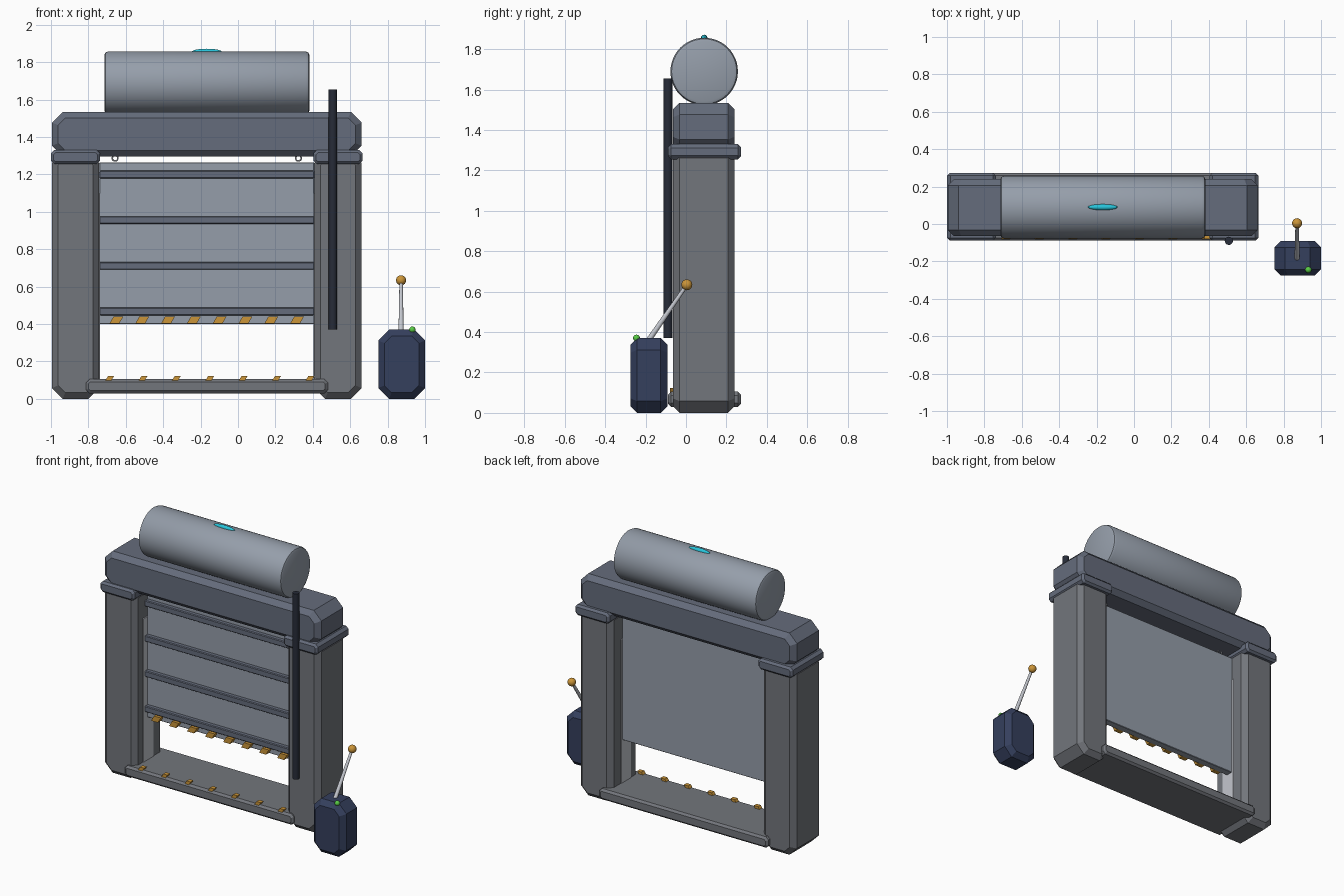
import bpy, bmesh, math
from mathutils import Vector

if "Cube" in bpy.data.objects:
    bpy.data.objects.remove(bpy.data.objects["Cube"])

CX, CY = -0.167, 0.09   # gate centre


def mat(name, r, g, b):
    m = bpy.data.materials.new(name)
    m.diffuse_color = (r, g, b, 1)
    m.use_nodes = True
    m.node_tree.nodes["Principled BSDF"].inputs["Base Color"].default_value = m.diffuse_color
    return m


SLATE = mat("slate", 0.13, 0.15, 0.20)
STEEL = mat("steel", 0.30, 0.34, 0.40)
STONE = mat("stone", 0.17, 0.18, 0.20)
NAVY = mat("navy", 0.035, 0.05, 0.11)
DARK = mat("dark", 0.02, 0.025, 0.04)
PALE = mat("pale", 0.55, 0.57, 0.62)
AMBER = mat("amber", 0.60, 0.30, 0.04)
CYAN = mat("cyan", 0.02, 0.55, 0.70)
GREEN = mat("green", 0.10, 0.60, 0.06)


def add(name, bm, material, smooth=False):
    bmesh.ops.recalc_face_normals(bm, faces=bm.faces)
    me = bpy.data.meshes.new(name)
    bm.to_mesh(me)
    bm.free()
    me.materials.append(material)
    ob = bpy.data.objects.new(name, me)
    bpy.context.collection.objects.link(ob)
    if smooth:
        bpy.context.view_layer.objects.active = ob
        ob.select_set(True)
        bpy.ops.object.shade_smooth_by_angle(angle=math.radians(35))
        ob.select_set(False)
    return ob


def loft(rings):
    """Join equal-length rings of points and cap both ends."""
    bm = bmesh.new()
    rows = [[bm.verts.new(p) for p in r] for r in rings]
    n = len(rows[0])
    for a, b in zip(rows, rows[1:]):
        for i in range(n):
            bm.faces.new((a[i], a[(i + 1) % n], b[(i + 1) % n], b[i]))
    bm.faces.new(rows[0])
    bm.faces.new(rows[-1])
    return bm


def block(name, x, y, z, material, c=0.058, b=0.033):
    """Box with corners cut by c in the front outline and front/back rims cut by b."""
    def ring(yy, d):
        x0, x1, z0, z1 = x[0] + d, x[1] - d, z[0] + d, z[1] - d
        k = c - 0.586 * d
        return [(x0 + k, yy, z0), (x1 - k, yy, z0), (x1, yy, z0 + k), (x1, yy, z1 - k),
                (x1 - k, yy, z1), (x0 + k, yy, z1), (x0, yy, z1 - k), (x0, yy, z0 + k)]
    return add(name, loft([ring(y[0], b), ring(y[0] + b, 0), ring(y[1] - b, 0), ring(y[1], b)]), material)


def rod(name, p, q, radii, sides, material):
    """Straight round bar from p to q; radii is a list of (position, radius)."""
    p, q = Vector(p), Vector(q)
    rot = (q - p).to_track_quat('Z', 'Y')
    rings = [[p + (q - p) * t + rot @ Vector((r * math.cos(a), r * math.sin(a), 0))
              for a in (math.tau * i / sides for i in range(sides))] for t, r in radii]
    return add(name, loft(rings), material, True)


def ball(name, loc, scale, material):
    bm = bmesh.new()
    bmesh.ops.create_uvsphere(bm, u_segments=20, v_segments=12, radius=1)
    for v in bm.verts:
        v.co = Vector(a * s + l for a, s, l in zip(v.co, scale, loc))
    return add(name, bm, material, True)


def stripe(name, x, y, z, w, h):
    """Slanted hazard block."""
    s = 0.011
    ring = [(-w - s, -h), (w - s, -h), (w + s, h), (-w + s, h)]
    return add(name, loft([[(x + a, yy, z + c) for a, c in ring] for yy in y]), AMBER)


# Posts, collars, guide rails and lifting rings, one per side
for side, s in (("left", -1), ("right", 1)):
    def span(a, b):
        return tuple(sorted((CX + s * a, CX + s * b)))
    block(side + "_post", span(0.575, 0.828), (-0.065, 0.24), (0, 1.32), STONE)
    block(side + "_collar", span(0.57, 0.833), (-0.088, 0.272), (1.255, 1.33), SLATE, 0.018, 0.014)
    block(side + "_guide_rail", span(0.571, 0.59), (0.02, 0.13), (0.1, 1.1), PALE, 0.003, 0.002)
    bpy.ops.mesh.primitive_torus_add(location=(CX + s * 0.49, CY, 1.287), rotation=(math.pi / 2, 0, 0),
                                     major_radius=0.015, minor_radius=0.004,
                                     major_segments=20, minor_segments=8)
    ring = bpy.context.object
    ring.name = side + "_lifting_ring"
    ring.data.materials.append(PALE)
    bpy.ops.object.shade_smooth_by_angle()
    ring.select_set(False)

# Lintel and threshold
block("lintel", (-0.995, 0.661), (-0.065, 0.24), (1.295, 1.535), SLATE)
block("threshold", (-0.812, 0.48), (-0.088, 0.272), (0.03, 0.105), STONE, 0.018, 0.014)

# Shutter panel with ribs
block("shutter", (-0.742, 0.408), (0.065, 0.115), (0.4, 1.265), STEEL, 0.004, 0.003)
for i in range(4):
    z = 0.468 + 0.2437 * i
    block(f"shutter_rib_{i + 1}", (-0.742, 0.408), (0.035, 0.07), (z - 0.021, z + 0.021), SLATE, 0.006, 0.005)

# Hazard blocks on the shutter edge and the threshold
for i in range(8):
    stripe(f"shutter_stripe_{i + 1}", -0.65 + 0.138 * i, (0.03, 0.07), 0.422, 0.026, 0.019)
for i in range(7):
    stripe(f"threshold_stripe_{i + 1}", -0.69 + 0.1785 * i, (-0.08, -0.05), 0.104, 0.016, 0.018)

# Roller drum with indicator
rod("roller_drum", (-0.715, CY, 1.69), (0.382, CY, 1.69),
    [(0, 0.148), (0.005, 0.161), (0.017, 0.167), (0.983, 0.167), (0.995, 0.161), (1, 0.148)], 48, STEEL)
ball("drum_indicator", (CX, CY, 1.856), (0.08, 0.016, 0.016), CYAN)

# Vertical conduit
rod("conduit", (0.507, -0.09, 0.37), (0.507, -0.09, 1.655), [(0, 0.022), (1, 0.022)], 16, DARK)

# Control box with lever and lamp
block("control_box", (0.75, 1.0), (-0.275, -0.092), (0, 0.37), NAVY)
rod("lever", (0.872, -0.195, 0.345), (0.872, 0.003, 0.632), [(0, 0.014), (1, 0.009)], 16, PALE)
ball("lever_knob", (0.872, 0.004, 0.634), (0.027,) * 3, AMBER)
ball("lamp", (0.932, -0.245, 0.37), (0.017,) * 3, GREEN)
